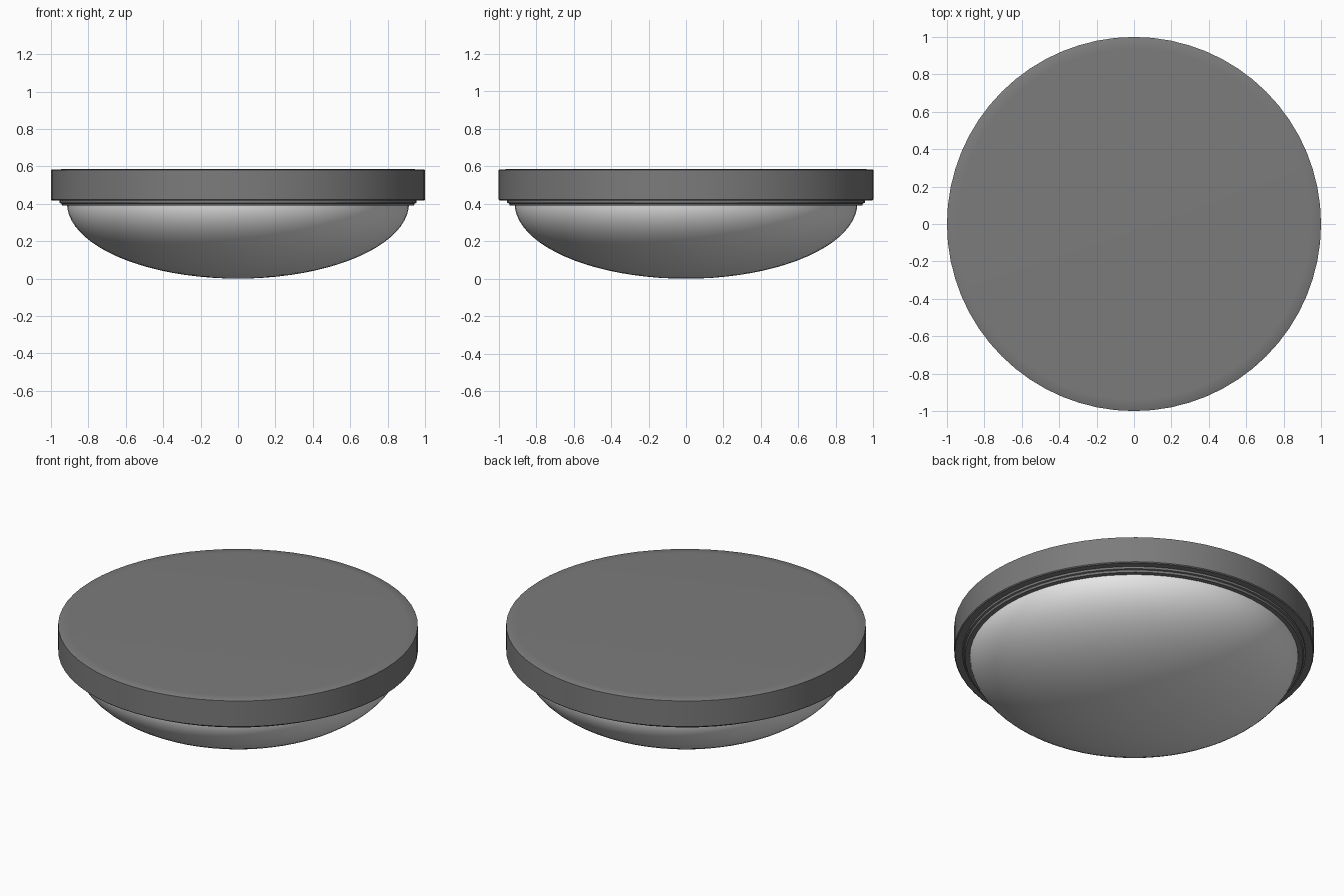
import bpy, bmesh, math

if "Cube" in bpy.data.objects:
    bpy.data.objects.remove(bpy.data.objects["Cube"])

SEGMENTS = 64


def material(name, value):
    m = bpy.data.materials.new(name)
    m.diffuse_color = (value, value, value, 1)
    m.use_nodes = True
    m.node_tree.nodes["Principled BSDF"].inputs["Base Color"].default_value = m.diffuse_color
    return m


def lathe(name, profile, mat):
    """Spin an (r, z) profile, listed from bottom to top, around the z axis."""
    bm = bmesh.new()
    rings = []
    for r, z in profile:
        if r == 0:
            rings.append([bm.verts.new((0, 0, z))] * SEGMENTS)
        else:
            rings.append([bm.verts.new((r * math.cos(2 * math.pi * i / SEGMENTS),
                                        r * math.sin(2 * math.pi * i / SEGMENTS), z))
                          for i in range(SEGMENTS)])
    for a, b in zip(rings, rings[1:]):
        for i in range(SEGMENTS):
            j = (i + 1) % SEGMENTS
            quad = list(dict.fromkeys((a[i], a[j], b[j], b[i])))
            bm.faces.new(quad)
    bmesh.ops.recalc_face_normals(bm, faces=bm.faces)
    mesh = bpy.data.meshes.new(name)
    bm.to_mesh(mesh)
    bm.free()
    mesh.materials.append(mat)
    obj = bpy.data.objects.new(name, mesh)
    bpy.context.collection.objects.link(obj)
    bpy.ops.object.select_all(action='DESELECT')
    obj.select_set(True)
    bpy.context.view_layer.objects.active = obj
    bpy.ops.object.shade_smooth_by_angle(angle=math.radians(30))
    return obj


metal = material("grey metal", 0.2)
glass = material("frosted white glass", 0.8)

# Mounting pan with its stepped trim ring underneath
lathe("housing", [(0, 0.39), (0.94, 0.39), (0.945, 0.402), (0.955, 0.405),
                  (0.955, 0.418), (0.995, 0.418), (1.0, 0.423), (1.0, 0.58),
                  (0.995, 0.583), (0.94, 0.585), (0, 0.585)], metal)

# Shallow glass bowl
STEPS = 20
bowl = [(0.915 * math.sin(t), 0.405 - 0.405 * math.cos(t))
        for t in (math.pi / 2 * i / STEPS for i in range(STEPS + 1))]
lathe("glass_bowl", bowl + [(0, 0.405)], glass)
